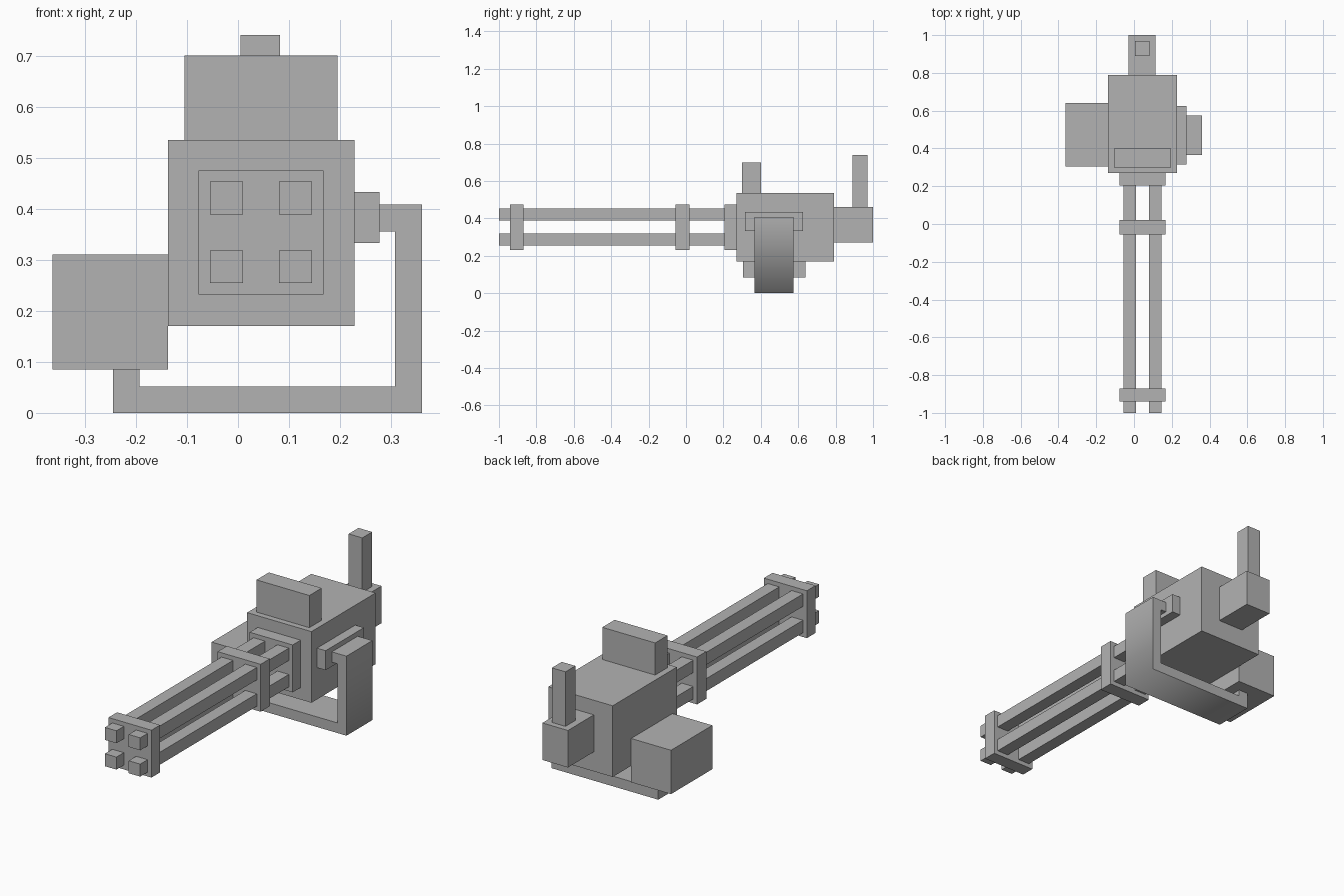
import bpy
import bmesh

if "Cube" in bpy.data.objects:
    bpy.data.objects.remove(bpy.data.objects["Cube"], do_unlink=True)

# One grey for everything
grey = bpy.data.materials.new("gunmetal_grey")
grey.use_nodes = True
colour = (0.45, 0.45, 0.45, 1)
grey.diffuse_color = colour
grey.node_tree.nodes["Principled BSDF"].inputs["Base Color"].default_value = colour


def add_object(name, bm):
    bmesh.ops.recalc_face_normals(bm, faces=bm.faces[:])
    mesh = bpy.data.meshes.new(name)
    bm.to_mesh(mesh)
    bm.free()
    mesh.materials.append(grey)
    obj = bpy.data.objects.new(name, mesh)
    bpy.context.collection.objects.link(obj)
    return obj


def box(name, x, y, z):
    """Box from its (low, high) extent on each axis."""
    bm = bmesh.new()
    bmesh.ops.create_cube(bm, size=1)
    for v in bm.verts:
        v.co = [span[0] if c < 0 else span[1] for c, span in zip(v.co, (x, y, z))]
    return add_object(name, bm)


# Housing and the blocks attached to it
box("housing", (-0.137, 0.228), (0.27, 0.79), (0.17, 0.535))
box("top_block", (-0.105, 0.195), (0.30, 0.40), (0.535, 0.70))
box("rear_block", (-0.03, 0.115), (0.79, 1.0), (0.27, 0.46))
box("rear_handle", (0.005, 0.082), (0.89, 0.97), (0.46, 0.74))
box("ammo_box", (-0.363, -0.137), (0.305, 0.64), (0.085, 0.31))
box("side_plate", (0.228, 0.277), (0.315, 0.625), (0.333, 0.433))

# Plates holding the barrels
for name, y in (("barrel_mount", (0.205, 0.27)),
                ("middle_clamp", (-0.055, 0.02)),
                ("muzzle_clamp", (-0.94, -0.87))):
    box(name, (-0.077, 0.167), y, (0.232, 0.475))

# Four square barrels
for side, x in (("right", -0.055), ("left", 0.08)):
    for level, z in (("lower", 0.254), ("upper", 0.389)):
        box(f"{level}_{side}_barrel", (x, x + 0.065), (-1.0, 0.205), (z, z + 0.064))

# Ammo feed band: hooked profile swept along y
profile = [(0.277, 0.408), (0.36, 0.408), (0.36, 0), (-0.245, 0), (-0.245, 0.085),
           (-0.193, 0.085), (-0.193, 0.052), (0.308, 0.052), (0.308, 0.355), (0.277, 0.355)]
bm = bmesh.new()
face = bm.faces.new([bm.verts.new((x, 0.365, z)) for x, z in profile])
swept = bmesh.ops.extrude_face_region(bm, geom=[face], use_keep_orig=True)
bmesh.ops.translate(bm, vec=(0, 0.21, 0),
                    verts=[g for g in swept["geom"] if isinstance(g, bmesh.types.BMVert)])
band = add_object("ammo_feed_band", bm)

# Outer side and underside blend smoothly into each other
for poly in band.data.polygons:
    poly.use_smooth = poly.center.x > 0.355 or poly.center.z < 0.005
